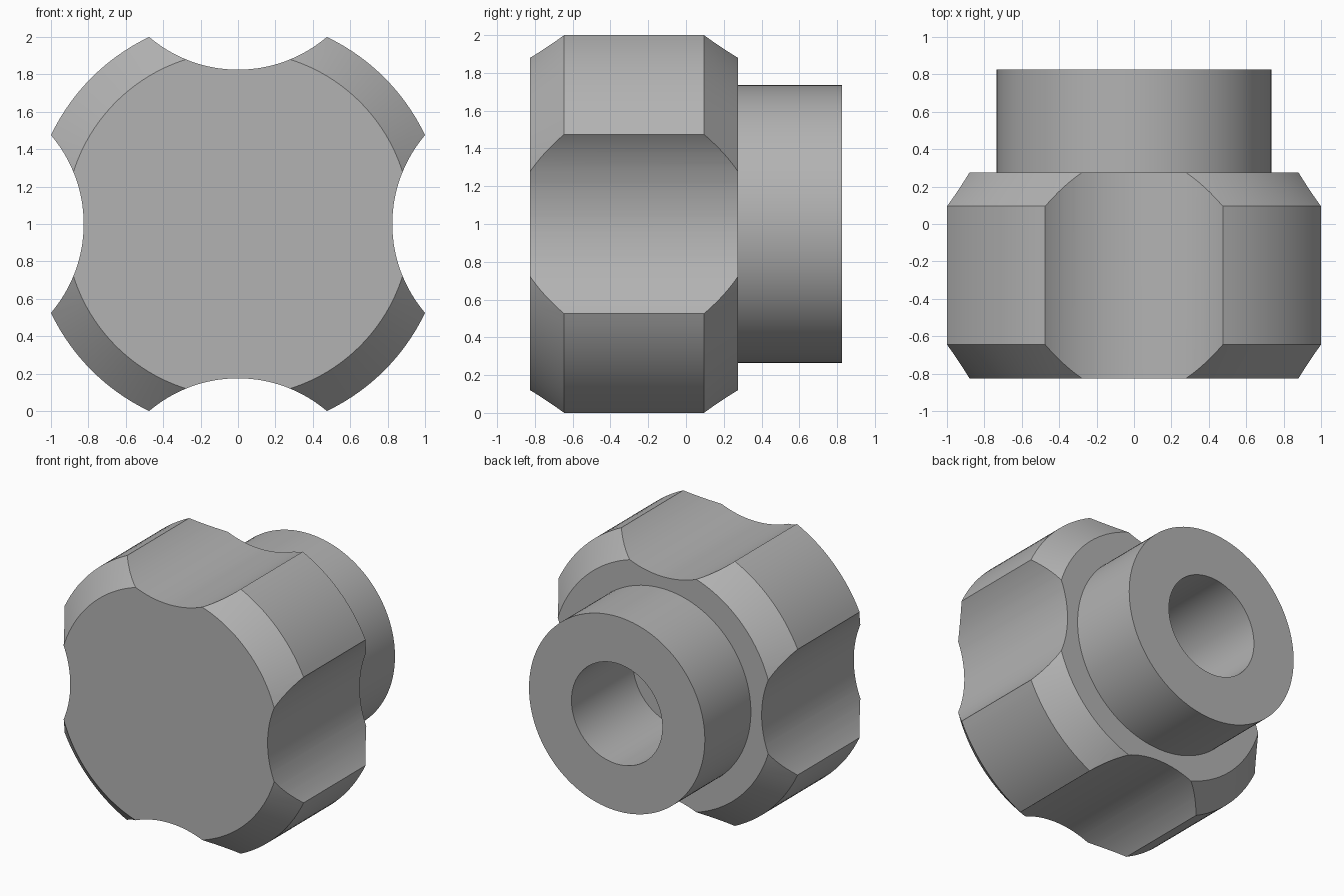
import bpy, bmesh, math
from mathutils import Matrix, Vector

cube = bpy.data.objects.get("Cube")
if cube:
    bpy.data.objects.remove(cube, do_unlink=True)

CENTRE = Vector((0, 0, 1))
SCALLOPS = 4

grey = bpy.data.materials.new("plain_grey")
grey.use_nodes = True
colour = (0.45, 0.45, 0.45, 1)
grey.diffuse_color = colour
grey.node_tree.nodes["Principled BSDF"].inputs["Base Color"].default_value = colour


def finish(name, bm):
    bmesh.ops.recalc_face_normals(bm, faces=bm.faces)
    mesh = bpy.data.meshes.new(name)
    bm.to_mesh(mesh)
    bm.free()
    mesh.materials.append(grey)
    obj = bpy.data.objects.new(name, mesh)
    bpy.context.collection.objects.link(obj)
    return obj


def lathe(name, profile, steps=128):
    """Revolve (radius, y) points around the horizontal y axis."""
    bm = bmesh.new()
    verts = [bm.verts.new(CENTRE + Vector((r, y, 0))) for r, y in profile]
    edges = [bm.edges.new(pair) for pair in zip(verts, verts[1:])]
    bmesh.ops.spin(bm, geom=verts + edges, cent=CENTRE, axis=(0, 1, 0),
                   angle=math.tau, steps=steps)
    bmesh.ops.remove_doubles(bm, verts=bm.verts, dist=0.0001)
    return finish(name, bm)


# Chamfered grip, rear hub and blind bore as one turned body
knob = lathe("knob_body", [
    (0, -0.825), (0.923, -0.825), (1.107, -0.645), (1.107, 0.095),
    (0.923, 0.275), (0.735, 0.275), (0.735, 0.825),
    (0.38, 0.825), (0.38, 0.09), (0, 0.09)])

# Four cylinders that scoop the finger scallops out of the grip
bm = bmesh.new()
for i in range(SCALLOPS):
    turn = Matrix.Rotation(i * math.tau / SCALLOPS, 4, 'Y')
    place = (Matrix.Translation(CENTRE) @ turn @ Matrix.Translation((0, 0, 1.557))
             @ Matrix.Rotation(math.pi / 2, 4, 'X'))
    bmesh.ops.create_cone(bm, cap_ends=True, segments=128, radius1=0.732,
                          radius2=0.732, depth=3, matrix=place)
cutter = finish("scallop_cutter", bm)
cutter.hide_render = True

# Cut the scallops, then drop the cutter
cut = knob.modifiers.new("scallops", 'BOOLEAN')
cut.operation = 'DIFFERENCE'
cut.solver = 'EXACT'
cut.object = cutter
bpy.ops.object.select_all(action='DESELECT')
bpy.context.view_layer.objects.active = knob
knob.select_set(True)
bpy.ops.object.modifier_apply(modifier=cut.name)
bpy.data.objects.remove(cutter, do_unlink=True)

bpy.ops.object.shade_smooth_by_angle(angle=math.radians(20))
